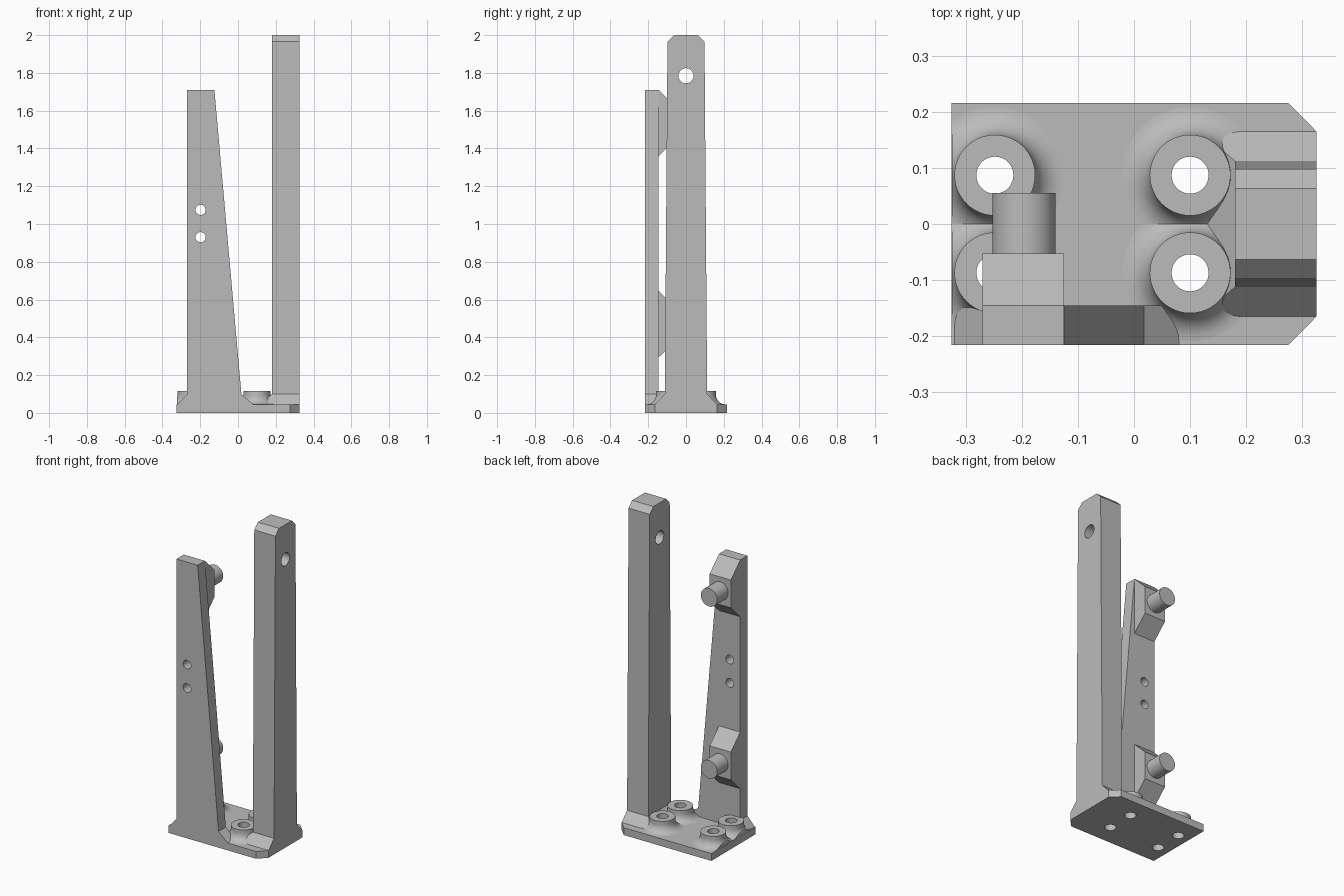
import bpy, bmesh
from math import cos, sin, pi, radians
from mathutils import Matrix, Vector

cube = bpy.data.objects.get("Cube")
if cube:
    bpy.data.objects.remove(cube, do_unlink=True)

GREY = (0.5, 0.5, 0.5, 1.0)
mat = bpy.data.materials.new("plain grey")
mat.use_nodes = True
mat.diffuse_color = GREY
mat.node_tree.nodes["Principled BSDF"].inputs["Base Color"].default_value = GREY

PLATE_TOP, SKIRT_TOP, BOSS_TOP = 0.045, 0.1, 0.115
HALF_X, HALF_Y = 0.325, 0.216
BOSSES = [(x, y) for x in (-0.248, 0.1) for y in (-0.087, 0.087)]


def finish(name, bm):
    bmesh.ops.recalc_face_normals(bm, faces=bm.faces)
    mesh = bpy.data.meshes.new(name)
    bm.to_mesh(mesh)
    bm.free()
    mesh.materials.append(mat)
    obj = bpy.data.objects.new(name, mesh)
    bpy.context.collection.objects.link(obj)
    return obj


def loft(name, rings, closed=False):
    """Skin a list of equal-length point rings, capped unless closed."""
    bm = bmesh.new()
    rows = [[bm.verts.new(p) for p in ring] for ring in rings]
    n = len(rows[0])
    pairs = list(zip(rows, rows[1:]))
    if closed:
        pairs.append((rows[-1], rows[0]))
    else:
        bm.faces.new(rows[0])
        bm.faces.new(rows[-1])
    for a, b in pairs:
        for i in range(n):
            j = (i + 1) % n
            bm.faces.new((a[i], a[j], b[j], b[i]))
    return finish(name, bm)


def prism(name, pts, axis, lo, hi):
    """Extrude a 2D profile along one axis."""
    place = {"x": lambda a, b, t: (t, a, b),
             "y": lambda a, b, t: (a, t, b),
             "z": lambda a, b, t: (a, b, t)}[axis]
    return loft(name, [[place(a, b, t) for a, b in pts] for t in (lo, hi)])


def rod(name, axis, centre, radius, lo, hi, n=48):
    u, v = centre
    pts = [(u + radius * cos(2 * pi * i / n), v + radius * sin(2 * pi * i / n))
           for i in range(n)]
    return prism(name, pts, axis, lo, hi)


def select(obj):
    bpy.ops.object.select_all(action="DESELECT")
    obj.select_set(True)
    bpy.context.view_layer.objects.active = obj


def boolean(obj, cutters, operation="DIFFERENCE"):
    select(obj)
    for cutter in cutters:
        mod = obj.modifiers.new("cut", "BOOLEAN")
        mod.operation, mod.solver, mod.object = operation, "EXACT", cutter
        bpy.ops.object.modifier_apply(modifier=mod.name)
    for cutter in cutters:
        bpy.data.objects.remove(cutter, do_unlink=True)


def smooth(obj):
    select(obj)
    bpy.ops.object.shade_smooth_by_angle(angle=radians(30))


def screw_holes():
    return [rod("hole_cutter", "z", c, 0.033, -0.1, 0.3) for c in BOSSES]


# Base plate with two clipped corners
plate = prism("base_plate", [
    (-HALF_X, -HALF_Y), (0.275, -HALF_Y), (HALF_X, -0.165),
    (HALF_X, 0.165), (0.275, HALF_Y), (-HALF_X, HALF_Y)], "z", 0, PLATE_TOP)
boolean(plate, screw_holes())
smooth(plate)

# Screw bosses: hollow turned rings with a coved foot, trimmed to the plate edge
COVE, RADIUS = 0.05, 0.072
profile = [(0.033, 0.02), (0.033, BOSS_TOP), (RADIUS, BOSS_TOP)]
for i in range(9):
    a = pi / 2 * i / 8
    profile.append((RADIUS + COVE * (1 - cos(a)), PLATE_TOP + COVE * (1 - sin(a))))
profile[3:] = profile[3:][::1]
profile.append((RADIUS + COVE, 0.02))
cove = [p for p in profile[3:-1]]
cove.sort(key=lambda p: -p[1])
profile[3:-1] = cove
for k, (cx, cy) in enumerate(BOSSES):
    rings = [[(cx + r * cos(2 * pi * i / 48), cy + r * sin(2 * pi * i / 48), z)
              for r, z in profile] for i in range(48)]
    boss = loft(f"screw_boss_{k + 1}", rings, closed=True)
    if cx < 0:
        trim = prism("trim", [(-0.324, -1), (1, -1), (1, 1), (-0.324, 1)], "z", -1, 1)
        boolean(boss, [trim], "INTERSECT")
    smooth(boss)

# Tall post: flared skirt, slight taper and chamfered top
rings = [[(x, -y, z), (HALF_X, -y, z), (HALF_X, y, z), (x, y, z)]
         for x, y, z in ((0.12, 0.165, PLATE_TOP), (0.18, 0.112, SKIRT_TOP),
                         (0.18, 0.098, 1.965), (0.18, 0.063, 2.0))]
post = loft("tall_post", rings)
boolean(post, screw_holes() + [rod("pivot_cutter", "x", (0, 1.785), 0.04, 0, 1)])
smooth(post)

# Front upright: sloped inner edge, flared foot, two small holes
upright = prism("front_upright", [
    (-0.32, PLATE_TOP), (0.08, PLATE_TOP), (0.018, SKIRT_TOP),
    (-0.125, 1.71), (-0.27, 1.71), (-0.27, SKIRT_TOP)], "y", -HALF_Y, -0.145)
boolean(upright, [rod("pin_cutter", "y", (-0.198, z), 0.027, -1, 1)
                  for z in (0.93, 1.075)])
smooth(upright)

# Two bevelled pads with round pegs on the back of the upright
for name, z in (("lower", 0.47), ("upper", 1.535)):
    prism(f"{name}_pad", [(-0.145, z - 0.176), (-0.053, z - 0.086),
                          (-0.053, z + 0.086), (-0.145, z + 0.175)],
          "x", -0.27, -0.125)
    smooth(rod(f"{name}_peg", "y", (-0.196, z), 0.056, -0.06, 0.055))
